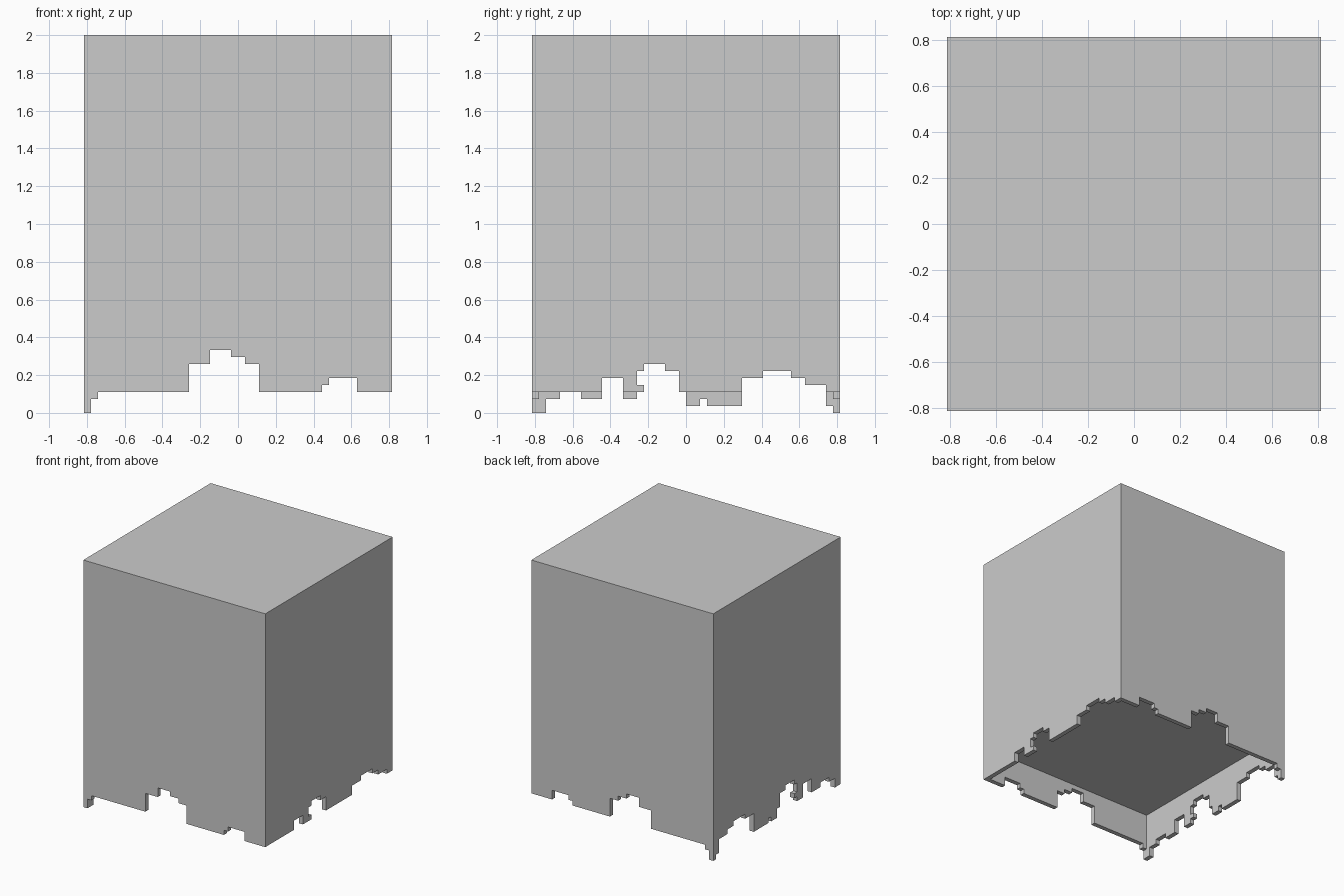
import bpy, bmesh
from mathutils import Vector

if "Cube" in bpy.data.objects:
    bpy.data.objects.remove(bpy.data.objects["Cube"])

U = 2 / 54           # grid step of the stepped edges
W = 44               # width of the block in steps


def prism(name, pts, axis, a, b):
    """Extrude a (across, z) outline along 'x' or 'y' from step a to step b."""
    bm = bmesh.new()

    def place(s, z, d):
        x, y = (s, d) if axis == 'y' else (d, s)
        return Vector(((x - W / 2) * U, (y - W / 2) * U, z * U))

    face = bm.faces.new([bm.verts.new(place(s, z, a)) for s, z in pts])
    ext = bmesh.ops.extrude_face_region(bm, geom=[face])
    verts = [g for g in ext['geom'] if isinstance(g, bmesh.types.BMVert)]
    shift = place(0, 0, b) - place(0, 0, a)
    bmesh.ops.translate(bm, verts=verts, vec=shift)
    bmesh.ops.recalc_face_normals(bm, faces=bm.faces)
    me = bpy.data.meshes.new(name)
    bm.to_mesh(me)
    bm.free()
    ob = bpy.data.objects.new(name, me)
    bpy.context.collection.objects.link(ob)
    return ob


def rect(s0, s1, z0, z1):
    return [(s0, z0), (s1, z0), (s1, z1), (s0, z1)]


def steps(runs, end):
    """Stair outline from (start, height) runs."""
    pts = []
    for i, (s, z) in enumerate(runs):
        e = runs[i + 1][0] if i + 1 < len(runs) else end
        pts += [(s, z), (e, z)]
    return pts


# Main block
block = prism("jagged_block", rect(0, W, 0, 54), 'y', 0, W)

# Hollow underside, leaving walls one step thick
cavity = prism("cavity_cutter", rect(1, W - 1, -4, 10), 'y', 1, W - 1)

# Ragged edge of the front and back walls
front = steps([(1, 2), (2, 3), (15, 7), (18, 9), (21, 8), (23, 7), (25, 3),
               (34, 4), (35, 5), (39, 3)], W + 3)
front = [(1, -3)] + front + [(W + 3, -3)]
front_cut = prism("front_back_cutter", front, 'y', -3, W + 3)

# Ragged edge of the side walls, with a small tooth pointing sideways
side = steps([(2, 2), (4, 3), (7, 2), (10, 5), (13, 2)], 15)
side += [(15, 3), (16, 3), (16, 4), (15, 4)]
side += steps([(15, 6), (16, 7), (19, 6), (21, 3), (22, 1), (24, 2), (25, 1),
               (30, 5), (33, 6), (37, 5), (39, 4), (42, 1)], 43)
side = [(2, -3)] + side + [(43, -3)]
# drop doubled points where neighbouring runs share a height
side = [p for i, p in enumerate(side) if i == 0 or p != side[i - 1]]
side_cut = prism("side_cutter", side, 'x', -3, W + 3)

# Cut the block and discard the cutters
bpy.context.view_layer.objects.active = block
for cutter in (cavity, front_cut, side_cut):
    mod = block.modifiers.new(cutter.name, 'BOOLEAN')
    mod.operation = 'DIFFERENCE'
    mod.solver = 'EXACT'
    mod.object = cutter
    bpy.ops.object.modifier_apply(modifier=mod.name)
    bpy.data.objects.remove(cutter, do_unlink=True)
